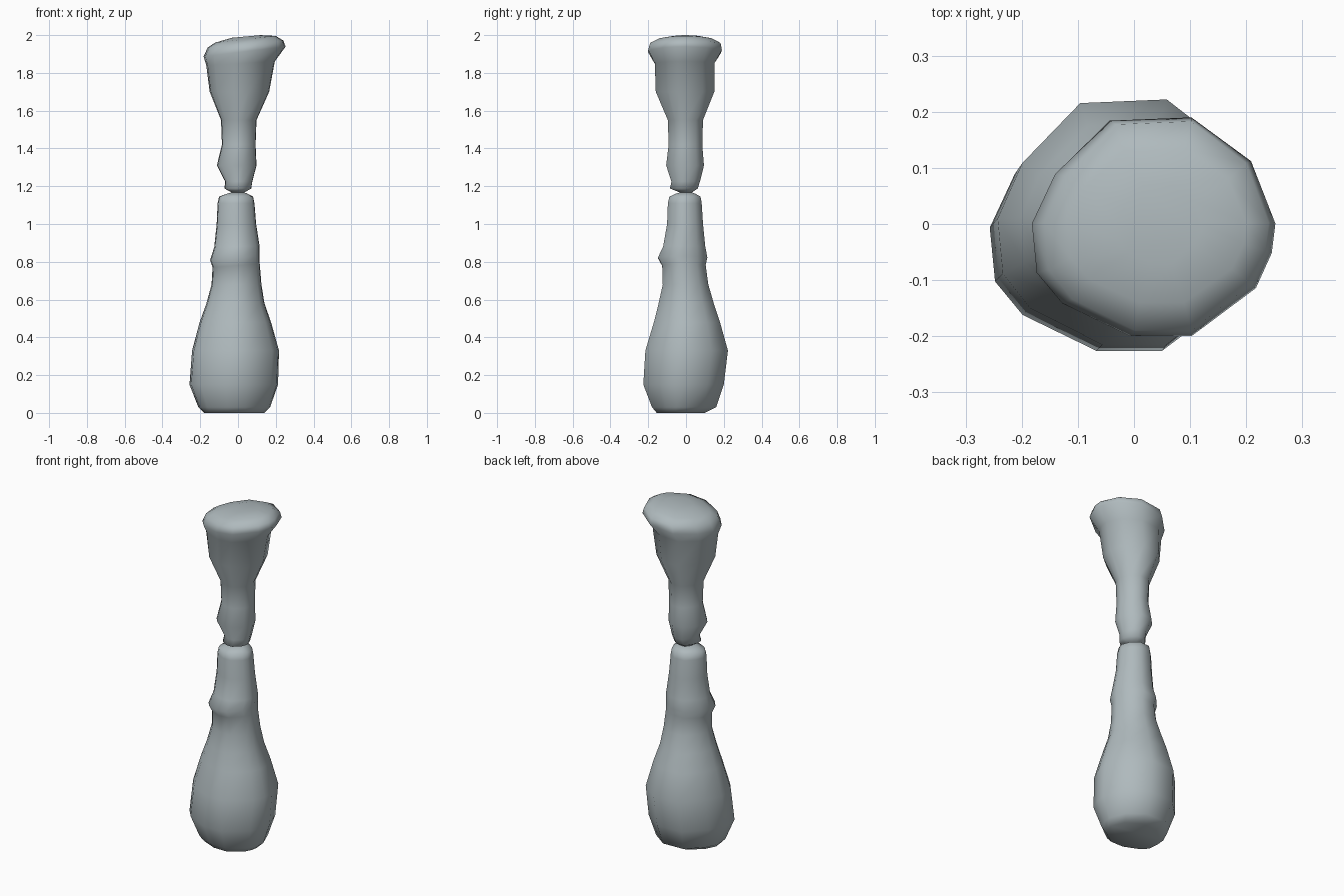
import bpy
import bmesh

# One flat blue-grey colour
grey = bpy.data.materials.new("blue grey")
grey.diffuse_color = (0.43, 0.49, 0.51, 1)

# Irregular twelve-sided cross-section shared by every ring
SECTION = [(1, .03), (.8, .6), (.31, 1), (-.36, .97), (-.81, .48), (-1, .03),
           (-.96, -.42), (-.75, -.7), (-.19, -1), (.31, -1), (.84, -.56), (.97, -.24)]


def loft(name, rings):
    """Skin rings given as (z, x min, x max, y min, y max, tilt along x)."""
    bm = bmesh.new()
    loops = []
    for z, x0, x1, y0, y1, tilt in rings:
        cx, cy, rx, ry = (x0 + x1) / 2, (y0 + y1) / 2, (x1 - x0) / 2, (y1 - y0) / 2
        loops.append([bm.verts.new((cx + rx * u, cy + ry * v, z + tilt * rx * u))
                      for u, v in SECTION])
    n = len(SECTION)
    for a, b in zip(loops, loops[1:]):
        for i in range(n):
            j = (i + 1) % n
            bm.faces.new((a[i], a[j], b[j], b[i]))
    bm.faces.new(loops[0][::-1])
    bm.faces.new(loops[-1])
    for f in bm.faces:
        f.smooth = True
    mesh = bpy.data.meshes.new(name)
    bm.to_mesh(mesh)
    bm.free()
    mesh.materials.append(grey)
    ob = bpy.data.objects.new(name, mesh)
    bpy.context.collection.objects.link(ob)
    return ob


# Heavy bulbous base tapering to a rounded shoulder, with a slanted ledge
loft("lower_body", [
    (0.00, -.18, .14, -.155, .10, 0),
    (0.03, -.21, .17, -.18, .16, 0),
    (0.15, -.257, .212, -.226, .20, 0),
    (0.33, -.243, .217, -.215, .222, 0),
    (0.48, -.203, .175, -.17, .18, 0),
    (0.58, -.167, .14, -.145, .147, 0),
    (0.68, -.14, .124, -.123, .118, 0),
    (0.78, -.135, .115, -.126, .104, .08),
    (0.82, -.148, .115, -.148, .113, .08),
    (0.88, -.126, .114, -.121, .102, .03),
    (1.00, -.113, .096, -.10, .09, 0),
    (1.11, -.108, .087, -.096, .083, 0),
    (1.145, -.10, .08, -.088, .077, 0),
    (1.16, -.06, .05, -.055, .05, 0),
    (1.168, -.032, .032, -.03, .03, 0),
])

# Slender waist flaring into a cup with a slanted, rounded cap
loft("upper_body", [
    (1.166, -.032, .032, -.03, .03, 0),
    (1.188, -.072, .07, -.085, .062, 0),
    (1.225, -.068, .076, -.077, .074, 0),
    (1.31, -.112, .098, -.105, .095, 0),
    (1.42, -.085, .093, -.092, .086, 0),
    (1.55, -.09, .098, -.096, .09, 0),
    (1.70, -.15, .165, -.16, .15, 0),
    (1.85, -.168, .195, -.165, .152, .06),
    (1.913, -.182, .252, -.20, .19, .12),
    (1.953, -.16, .24, -.19, .183, .09),
    (1.978, -.12, .20, -.14, .135, .11),
    (1.993, -.03, .12, -.07, .07, .09),
])
